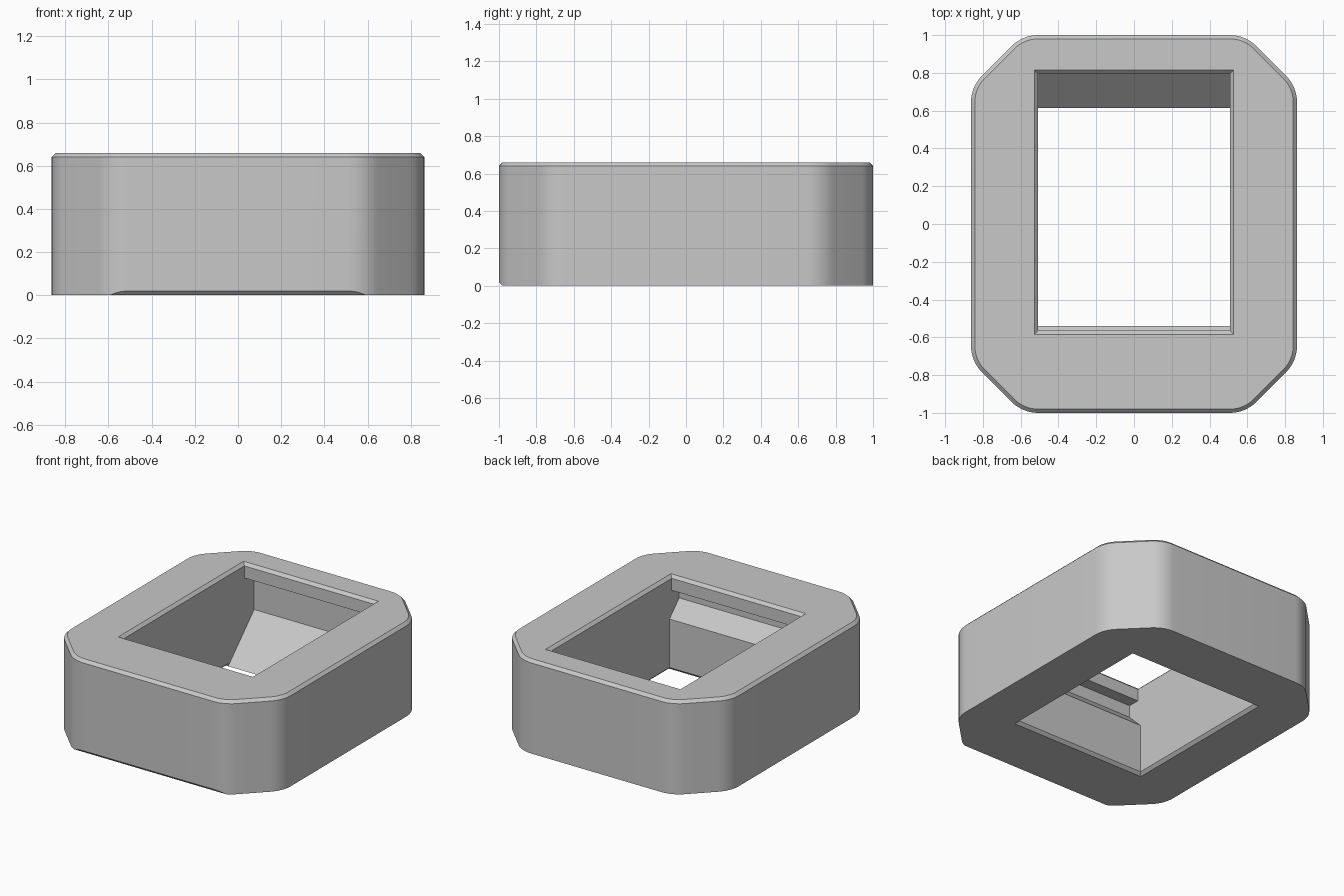
import bpy
import bmesh
from math import sin, cos, pi, radians, tan
from mathutils import Vector

HEIGHT = 0.66
CHAMFER = 0.02

cube = bpy.data.objects.get("Cube")
if cube:
    bpy.data.objects.remove(cube, do_unlink=True)

grey = bpy.data.materials.new("light grey plastic")
grey.use_nodes = True
colour = (0.58, 0.58, 0.58, 1)
grey.diffuse_color = colour
grey.node_tree.nodes["Principled BSDF"].inputs["Base Color"].default_value = colour


def loft(name, rings):
    """Closed solid through rings of matching 3D points."""
    bm = bmesh.new()
    loops = [[bm.verts.new(p) for p in ring] for ring in rings]
    for low, high in zip(loops, loops[1:]):
        for i in range(len(low)):
            j = (i + 1) % len(low)
            bm.faces.new((low[i], low[j], high[j], high[i]))
    bm.faces.new(loops[0][::-1])
    bm.faces.new(loops[-1])
    bmesh.ops.recalc_face_normals(bm, faces=bm.faces)
    mesh = bpy.data.meshes.new(name)
    bm.to_mesh(mesh)
    bm.free()
    obj = bpy.data.objects.new(name, mesh)
    bpy.context.collection.objects.link(obj)
    return obj


def outline(z, inset, radius=0.2, steps=8):
    """Octagon with rounded corners, shrunk evenly by inset."""
    half_x, half_y, cut_x, cut_y = 0.863, 1.0, 0.59, 0.727
    back = radius * tan(pi / 8)
    r = radius - inset
    # arc centres of the two corners of one quadrant
    side = Vector((half_x - radius, cut_y - back))
    end = Vector((cut_x - back, half_y - radius))
    quarter = []
    for centre, start in ((side, 0), (end, pi / 4)):
        for i in range(steps + 1):
            a = start + pi / 4 * i / steps
            quarter.append((centre.x + r * cos(a), centre.y + r * sin(a)))
    half = quarter + [(-x, y) for x, y in reversed(quarter)]
    return [(x, y, z) for x, y in half + [(-x, -y) for x, y in half]]


def rectangle(z, x, front, back):
    return [(-x, front, z), (x, front, z), (x, back, z), (-x, back, z)]


# Outer body with a chamfered top rim
body = loft("socket_housing", [outline(0, 0), outline(HEIGHT - CHAMFER, 0),
                               outline(HEIGHT, CHAMFER)])

# Chamfer along the lower front edge
bm = bmesh.new()
bm.from_mesh(body.data)
bmesh.ops.bisect_plane(bm, geom=bm.verts[:] + bm.edges[:] + bm.faces[:],
                       plane_co=(0, -1, CHAMFER), plane_no=(0, -1, -1),
                       clear_outer=True)
bmesh.ops.holes_fill(bm, edges=[e for e in bm.edges if e.is_boundary])
bmesh.ops.recalc_face_normals(bm, faces=bm.faces)
bm.to_mesh(body.data)
bm.free()

# Opening with latch recesses front and back, and a sloping back wall
profile = [(-0.54, -0.1), (-0.54, 0.362), (-0.648, 0.47), (-0.648, 0.555),
           (-0.565, 0.555), (-0.565, 0.8), (0.795, 0.8), (0.795, 0.555),
           (0.905, 0.555), (0.905, 0.29), (0.615, 0), (0.615, -0.1)]
opening = loft("opening_cutter", [[(x, y, z) for y, z in profile]
                                  for x in (-0.507, 0.507)])

# Flared rims of the opening
top_rim = loft("top_rim_cutter", [
    rectangle(HEIGHT + d, 0.527 + d, -0.585 - d, 0.815 + d)
    for d in (-0.03, 0.03)])
bottom_rim = loft("bottom_rim_cutter", [
    rectangle(-d, 0.527 + d, -0.56 - d, 0.615) for d in (-0.03, 0.03)])

cutters = [opening, top_rim, bottom_rim]
for cutter in cutters:
    cutter.hide_render = True
    mod = body.modifiers.new(cutter.name, "BOOLEAN")
    mod.operation = "DIFFERENCE"
    mod.solver = "EXACT"
    mod.object = cutter

# Bake the cuts and drop the cutters
graph = bpy.context.evaluated_depsgraph_get()
result = bpy.data.meshes.new_from_object(body.evaluated_get(graph))
body.modifiers.clear()
body.data = result
for cutter in cutters:
    bpy.data.objects.remove(cutter, do_unlink=True)

body.data.materials.clear()
body.data.materials.append(grey)
bpy.ops.object.select_all(action="DESELECT")
body.select_set(True)
bpy.context.view_layer.objects.active = body
bpy.ops.object.shade_smooth_by_angle(angle=radians(25))
